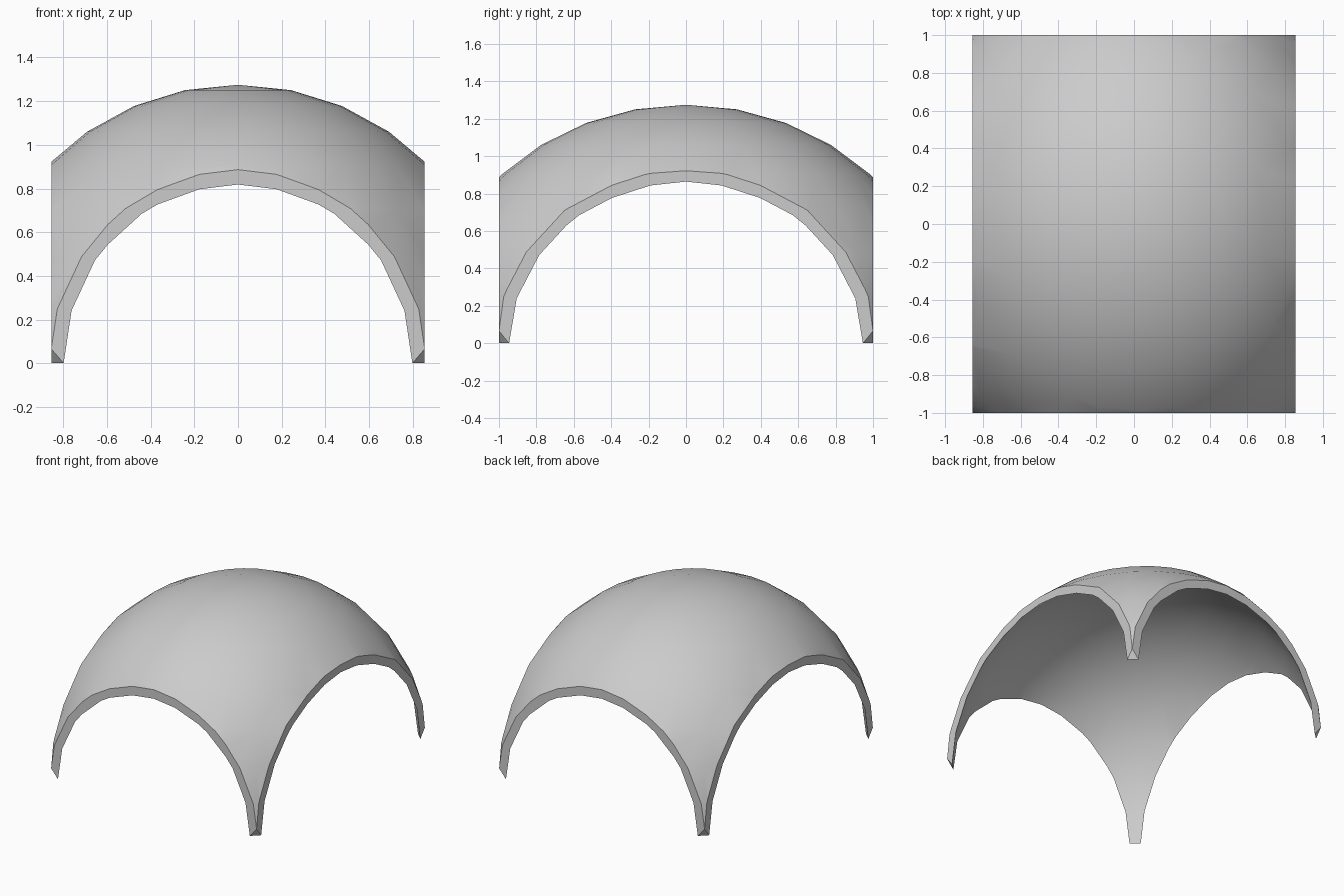
import bpy
import bmesh
from math import radians
from mathutils import Matrix, Vector

cube = bpy.data.objects.get("Cube")
if cube:
    bpy.data.objects.remove(cube, do_unlink=True)

HALF_X, HALF_Y = 0.855, 1.0            # rectangular plan
RADII = Vector((1.244, 1.395, 1.275))  # outer ellipsoid
INNER = 0.966                          # inner surface scale
WALLS = [(Vector((s, 0, 0)), HALF_X) for s in (-1, 1)]
WALLS += [(Vector((0, s, 0)), HALF_Y) for s in (-1, 1)]


def add_half_dome(bm, scale):
    """Add the upper half of an ellipsoid, open at its base."""
    verts = bmesh.ops.create_uvsphere(
        bm, u_segments=32, v_segments=16, radius=1,
        matrix=Matrix.Diagonal((*(RADII * scale), 1)))["verts"]
    lower = [v for v in verts if v.co.z < -0.001]
    bmesh.ops.delete(bm, geom=lower, context='VERTS')


def rim_edges(bm, test):
    """Open edges whose two ends both pass a test on their position."""
    return [e for e in bm.edges
            if e.is_boundary and all(test(v.co) for v in e.verts)]


# Outer and inner vault surfaces, cut to the rectangular plan
bm = bmesh.new()
add_half_dome(bm, 1.0)
add_half_dome(bm, INNER)
for normal, distance in WALLS:
    bmesh.ops.bisect_plane(
        bm, geom=bm.verts[:] + bm.edges[:] + bm.faces[:], dist=1e-5,
        plane_co=normal * distance, plane_no=normal, clear_outer=True)

# Sloped undersides of the four feet, rising to the outer corners
corners = [v for v in bm.verts if abs(v.co.x) > HALF_X - 1e-4
           and abs(v.co.y) > HALF_Y - 1e-4]
for edge in rim_edges(bm, lambda co: co.z < 1e-4):
    middle = (edge.verts[0].co + edge.verts[1].co) / 2
    corner = min(corners, key=lambda v: (v.co - middle).length)
    bm.faces.new((corner, *edge.verts))

# Flat arch faces joining the two surfaces on each side
for normal, distance in WALLS:
    arch = rim_edges(bm, lambda co: co.dot(normal) > distance - 1e-4)
    bmesh.ops.triangle_fill(bm, use_beauty=True, edges=arch, normal=normal)
bmesh.ops.recalc_face_normals(bm, faces=bm.faces[:])

mesh = bpy.data.meshes.new("dome_canopy")
bm.to_mesh(mesh)
bm.free()
dome = bpy.data.objects.new("dome_canopy", mesh)
bpy.context.collection.objects.link(dome)

# Plain grey finish
GREY = (0.6, 0.6, 0.6, 1)
grey = bpy.data.materials.new("mid_grey")
grey.use_nodes = True
grey.diffuse_color = GREY
for node in grey.node_tree.nodes:
    if node.type == 'BSDF_PRINCIPLED':
        node.inputs["Base Color"].default_value = GREY
mesh.materials.append(grey)

# Smooth vault with crisp arch edges
bpy.ops.object.select_all(action='DESELECT')
dome.select_set(True)
bpy.context.view_layer.objects.active = dome
bpy.ops.object.shade_smooth_by_angle(angle=radians(30))
